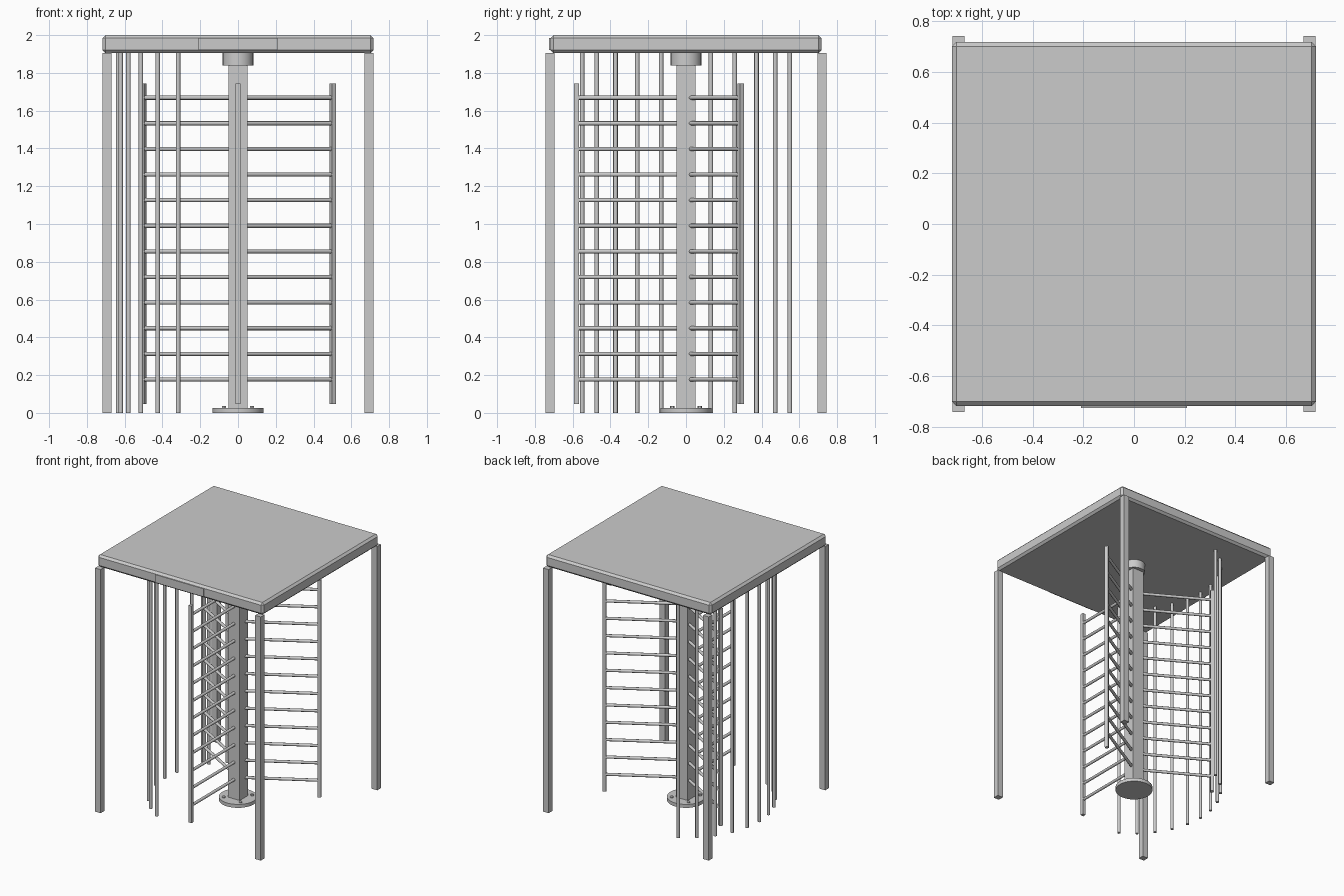
import bpy
import bmesh
from math import radians, sin, cos, pi
from mathutils import Matrix, Vector

if "Cube" in bpy.data.objects:
    bpy.data.objects.remove(bpy.data.objects["Cube"], do_unlink=True)

# Single brushed steel colour
steel = bpy.data.materials.new("light_grey_steel")
steel.use_nodes = True
STEEL_RGBA = (0.6, 0.6, 0.6, 1)
steel.diffuse_color = STEEL_RGBA
steel.node_tree.nodes["Principled BSDF"].inputs["Base Color"].default_value = STEEL_RGBA


def finish(name, bm, smooth=False):
    mesh = bpy.data.meshes.new(name)
    bm.to_mesh(mesh)
    bm.free()
    mesh.materials.append(steel)
    obj = bpy.data.objects.new(name, mesh)
    bpy.context.collection.objects.link(obj)
    if smooth:
        bpy.ops.object.select_all(action="DESELECT")
        obj.select_set(True)
        bpy.context.view_layer.objects.active = obj
        bpy.ops.object.shade_smooth_by_angle(angle=radians(35))
    return obj


def add_box(bm, low, high, turn=0):
    low, high = Vector(low), Vector(high)
    matrix = (Matrix.Rotation(turn, 4, "Z") @ Matrix.Translation((low + high) / 2)
              @ Matrix.Diagonal((*(high - low), 1)))
    bmesh.ops.create_cube(bm, size=1, matrix=matrix)


def add_rod(bm, start, end, radius, sides=12):
    start, end = Vector(start), Vector(end)
    axis = end - start
    matrix = (Matrix.Translation((start + end) / 2)
              @ axis.to_track_quat("Z", "Y").to_matrix().to_4x4())
    bmesh.ops.create_cone(bm, cap_ends=True, segments=sides, radius1=radius,
                          radius2=radius, depth=axis.length, matrix=matrix)


# Canopy slab with chamfered edges
bm = bmesh.new()
add_box(bm, (-0.718, -0.718, 1.905), (0.718, 0.718, 2))
bmesh.ops.bevel(bm, geom=bm.edges[:], offset=0.016, segments=1, affect="EDGES")
finish("canopy", bm)

# Thin blank plate on the front fascia
bm = bmesh.new()
add_box(bm, (-0.21, -0.726, 1.921), (0.21, -0.717, 1.984))
finish("front_plate", bm)

# Corner posts
for side, sx in (("left", 1), ("right", -1)):
    for end, sy in (("front", -1), ("back", 1)):
        bm = bmesh.new()
        x, y = sx * 0.693, sy * 0.72
        add_box(bm, (x - 0.024, y - 0.023, 0), (x + 0.024, y + 0.023, 1.906))
        finish(f"{end}_{side}_post", bm)

# Rotor column, bearing collar and base flange
bm = bmesh.new()
add_box(bm, (-0.05, -0.05, 0.02), (0.05, 0.05, 1.85))
finish("rotor_column", bm)

bm = bmesh.new()
add_rod(bm, (0, 0, 1.84), (0, 0, 1.91), 0.081, 32)
finish("bearing_collar", bm, True)

bm = bmesh.new()
add_rod(bm, (0, 0, 0), (0, 0, 0.027), 0.135, 40)
finish("base_flange", bm, True)

bm = bmesh.new()
for x in (-0.073, 0.073):
    for y in (-0.073, 0.073):
        add_rod(bm, (x, y, 0.02), (x, y, 0.037), 0.012, 6)
finish("flange_bolts", bm)

# Three rotor wings, each with twelve rungs and an end bar
ARM = 0.58
for i, name in enumerate(("front", "left", "right")):
    turn = -pi / 2 + i * 2 * pi / 3
    direction = Vector((cos(turn), sin(turn), 0))
    bm = bmesh.new()
    for k in range(12):
        height = Vector((0, 0, 0.177 + k * 0.1356))
        add_rod(bm, direction * 0.04 + height, direction * (ARM - 0.005) + height, 0.011)
    finish(f"{name}_wing_rungs", bm, True)
    bm = bmesh.new()
    add_box(bm, (ARM - 0.013, -0.013, 0.047), (ARM + 0.013, 0.013, 1.745), turn)
    finish(f"{name}_wing_end_bar", bm)

# Curved barrier of upright bars around the right side
bm = bmesh.new()
for k in range(-5, 6):
    angle = pi + k * radians(12)
    x, y = 0.635 * cos(angle), 0.635 * sin(angle)
    add_rod(bm, (x, y, 0), (x, y, 1.91), 0.012)
finish("barrier_bars", bm, True)
